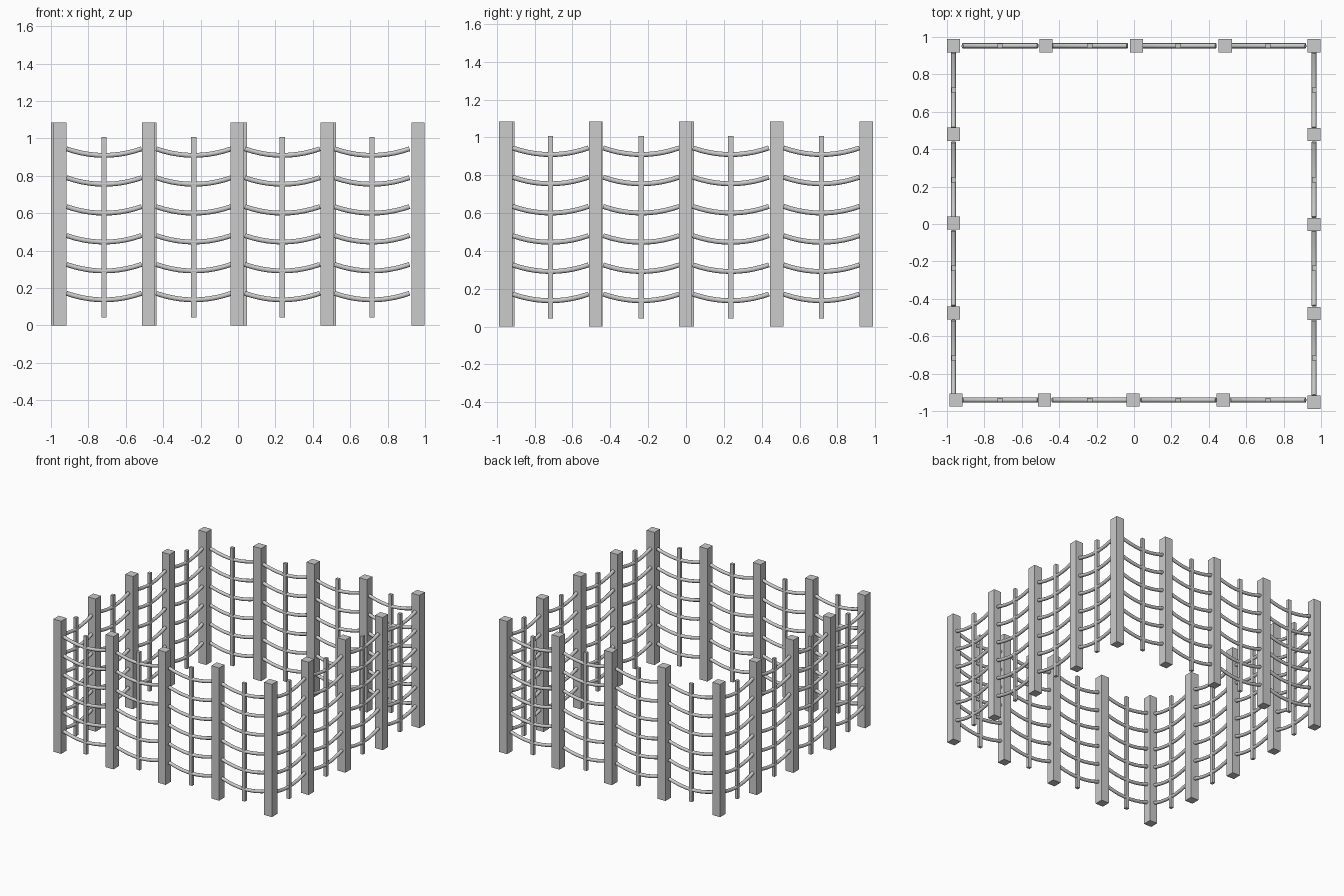
import bpy, bmesh, math
from mathutils import Vector, Matrix

if "Cube" in bpy.data.objects:
    bpy.data.objects.remove(bpy.data.objects["Cube"])

grey = bpy.data.materials.new("weathered grey")
grey.diffuse_color = (0.6, 0.6, 0.6, 1)
grey.use_nodes = True
grey.node_tree.nodes["Principled BSDF"].inputs["Base Color"].default_value = grey.diffuse_color


def finish(bm, name):
    bmesh.ops.recalc_face_normals(bm, faces=bm.faces)
    mesh = bpy.data.meshes.new(name)
    bm.to_mesh(mesh)
    bm.free()
    mesh.materials.append(grey)
    ob = bpy.data.objects.new(name, mesh)
    bpy.context.collection.objects.link(ob)
    return ob


def box(name, x, y, z0, z1, sx, sy):
    bm = bmesh.new()
    bmesh.ops.create_cube(bm, size=1, matrix=Matrix.Translation((x, y, (z0 + z1) / 2))
                          @ Matrix.Diagonal((sx, sy, z1 - z0, 1)))
    return finish(bm, name)


def rail(name, point, across, z, half=0.201, sag=0.035, r=0.0135, steps=10, sides=10):
    """Round bar sagging along a parabola; point(t) gives its ground position."""
    bm = bmesh.new()
    along = (point(1) - point(0)).normalized()
    rings = []
    for i in range(steps + 1):
        u = 2 * i / steps - 1
        centre = point(u * half) + Vector((0, 0, z + sag * u * u))
        tangent = (along * half + Vector((0, 0, 2 * sag * u))).normalized()
        normal = tangent.cross(across)
        rings.append([bm.verts.new(centre + r * (across * math.cos(a) + normal * math.sin(a)))
                      for a in (2 * math.pi * k / sides for k in range(sides))])
    for a, b in zip(rings, rings[1:]):
        for k in range(sides):
            f = bm.faces.new((a[k], a[(k + 1) % sides], b[(k + 1) % sides], b[k]))
            f.smooth = True
    bm.faces.new(rings[0])
    bm.faces.new(rings[-1])
    return finish(bm, name)


# Each side: name, runs along x?, fixed coordinate, its four post positions
POST, POST_H = 0.07, 1.085
sides = [
    ("front", True, -0.941, (-0.952, -0.479, -0.006, 0.477)),
    ("right", False, 0.963, (-0.953, -0.478, -0.003, 0.479)),
    ("back", True, 0.953, (0.963, 0.488, 0.013, -0.470)),
    ("left", False, -0.965, (0.953, 0.480, 0.006, -0.476)),
]
rail_heights = [0.137 + 0.1545 * k for k in range(6)]

for name, on_x, fixed, posts in sides:
    # square posts
    for i, p in enumerate(posts):
        x, y = (p, fixed) if on_x else (fixed, p)
        box(f"{name}_post_{i + 1}", x, y, 0, POST_H, POST, POST)
    # one thin stake and six sagging rails per panel
    for i, c in enumerate((-0.716, -0.237, 0.237, 0.716)):
        if on_x:
            box(f"{name}_stake_{i + 1}", c, fixed, 0.042, 1.007, 0.028, 0.024)
            point = lambda t, c=c, f=fixed: Vector((c + t, f, 0))
            across = Vector((0, 1, 0))
        else:
            box(f"{name}_stake_{i + 1}", fixed, c, 0.042, 1.007, 0.024, 0.028)
            point = lambda t, c=c, f=fixed: Vector((f, c + t, 0))
            across = Vector((1, 0, 0))
        for k, z in enumerate(rail_heights):
            rail(f"{name}_rail_{i + 1}_{k + 1}", point, across, z)
